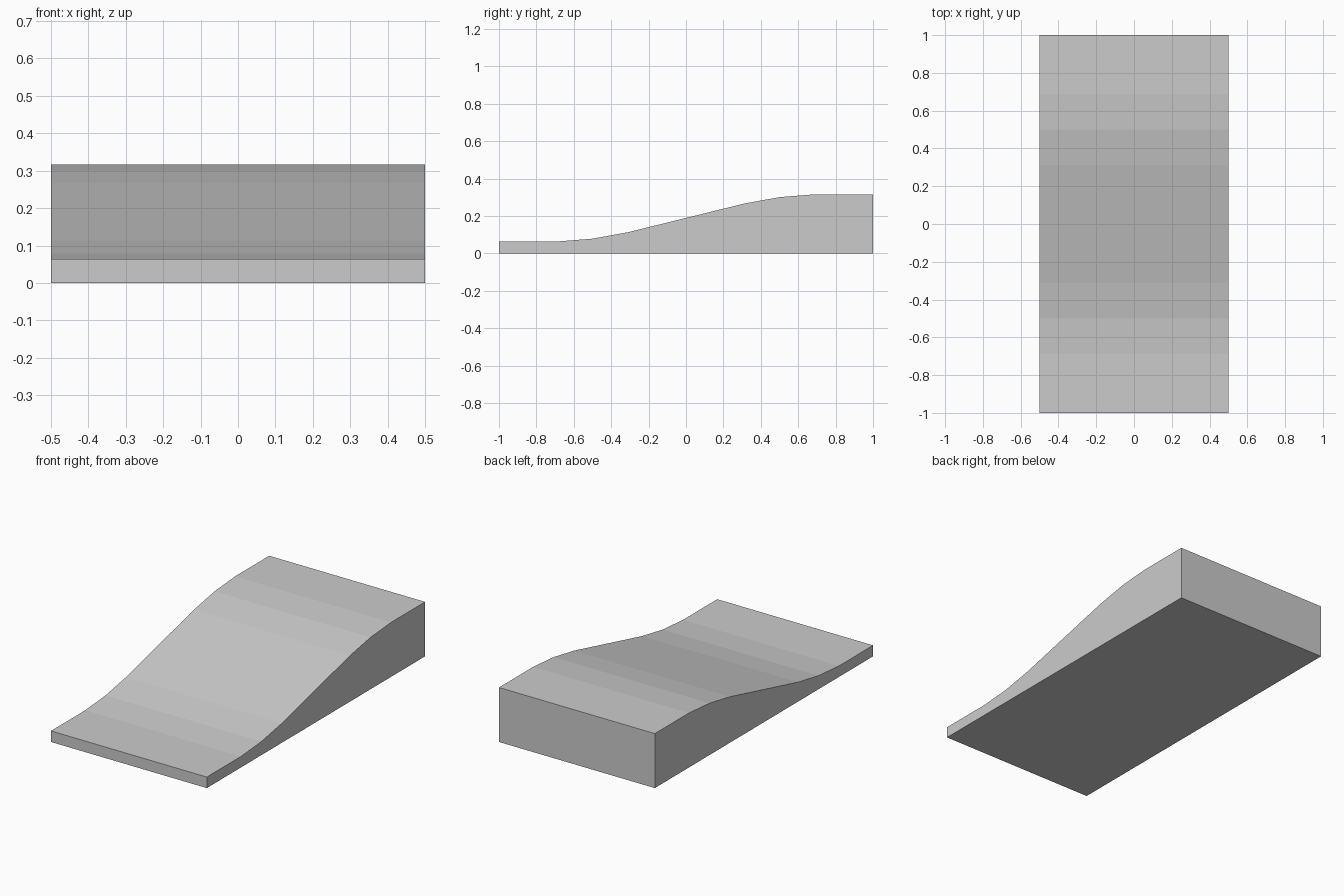
import bpy
import bmesh

# Remove the default cube
cube = bpy.data.objects.get("Cube")
if cube:
    bpy.data.objects.remove(cube, do_unlink=True)

HALF_WIDTH = 0.5
MID_HEIGHT = 0.19


def make_material(name, value):
    mat = bpy.data.materials.new(name)
    mat.use_nodes = True
    colour = (value, value, value, 1.0)
    mat.diffuse_color = colour
    mat.node_tree.nodes["Principled BSDF"].inputs["Base Color"].default_value = colour
    return mat


# Upper half of the S-shaped slope: (y, height above the middle)
upper = [(0.3125, 0.077), (0.5, 0.111), (0.6875, 0.126), (1.0, 0.126)]
# The lower half is the same curve turned half a turn
lower = [(-y, -h) for y, h in reversed(upper)]
surface = [(y, MID_HEIGHT + h) for y, h in lower + upper]
profile = [(-1.0, 0.0)] + surface + [(1.0, 0.0)]

# Ramp block: side profile extruded across the width
bm = bmesh.new()
side = bm.faces.new([bm.verts.new((-HALF_WIDTH, y, z)) for y, z in profile])
result = bmesh.ops.extrude_face_region(bm, geom=[side])
moved = [v for v in result["geom"] if isinstance(v, bmesh.types.BMVert)]
bmesh.ops.translate(bm, verts=moved, vec=(2 * HALF_WIDTH, 0, 0))
bmesh.ops.recalc_face_normals(bm, faces=bm.faces)

mesh = bpy.data.meshes.new("ramp_block")
bm.to_mesh(mesh)
bm.free()
mesh.materials.append(make_material("light_grey", 0.6))
ramp = bpy.data.objects.new("ramp_block", mesh)
bpy.context.scene.collection.objects.link(ramp)
